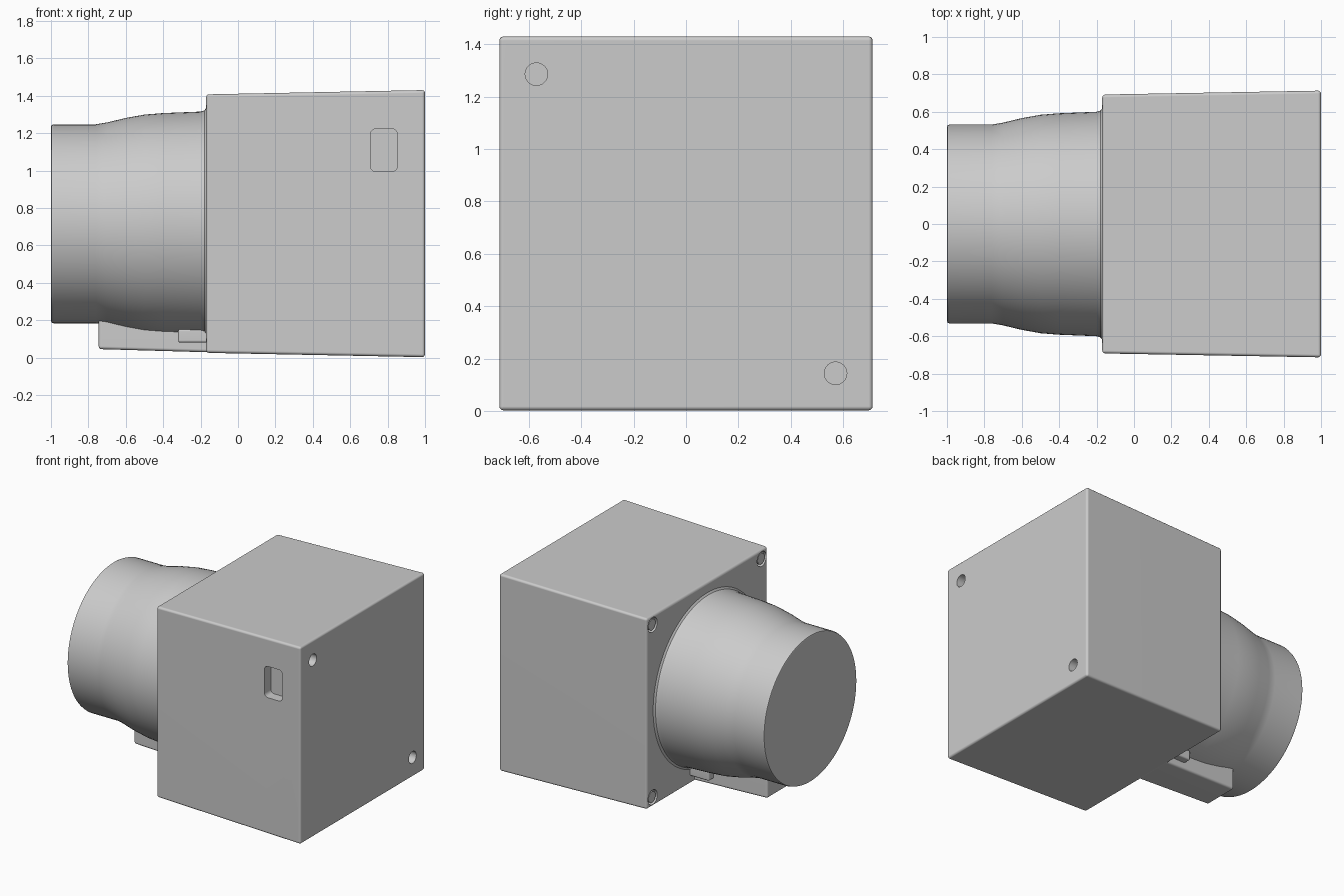
import bpy
import bmesh
from math import radians, pi
from mathutils import Matrix, Vector

if "Cube" in bpy.data.objects:
    bpy.data.objects.remove(bpy.data.objects["Cube"])

AXIS_Z = 0.715

grey = bpy.data.materials.new("plain grey")
grey.use_nodes = True
grey.diffuse_color = (0.6, 0.6, 0.6, 1)
grey.node_tree.nodes["Principled BSDF"].inputs["Base Color"].default_value = (0.6, 0.6, 0.6, 1)


def make(name, bm):
    bmesh.ops.recalc_face_normals(bm, faces=bm.faces)
    mesh = bpy.data.meshes.new(name)
    bm.to_mesh(mesh)
    bm.free()
    mesh.materials.append(grey)
    ob = bpy.data.objects.new(name, mesh)
    bpy.context.collection.objects.link(ob)
    return ob


def select(ob):
    bpy.ops.object.select_all(action="DESELECT")
    ob.select_set(True)
    bpy.context.view_layer.objects.active = ob


def smooth(ob):
    select(ob)
    bpy.ops.object.shade_smooth_by_angle(angle=radians(35))
    mod = ob.modifiers.new("clean shading", "WEIGHTED_NORMAL")
    mod.keep_sharp = True


def block(name, left, right, bevel, segments=3, edge_dir=None):
    """Rounded block tapering along x; each end is (x, half width, bottom, top)."""
    bm = bmesh.new()
    bmesh.ops.create_cube(bm, size=2)
    for v in bm.verts:
        x, half, low, high = left if v.co.x < 0 else right
        v.co = Vector((x, half * v.co.y, high if v.co.z > 0 else low))
    edges = bm.edges[:]
    if edge_dir:
        d = Vector(edge_dir)
        edges = [e for e in edges
                 if abs((e.verts[0].co - e.verts[1].co).normalized().dot(d)) > 0.9]
    bmesh.ops.bevel(bm, geom=edges, offset=bevel, segments=segments,
                    profile=0.5, affect="EDGES")
    return make(name, bm)


def rod(name, x, y, z, radius, length):
    """Cylinder along x, centred on the given point."""
    bm = bmesh.new()
    bmesh.ops.create_cone(bm, cap_ends=True, segments=32, radius1=radius,
                          radius2=radius, depth=length,
                          matrix=Matrix.Translation((x, y, z)) @ Matrix.Rotation(pi / 2, 4, "Y"))
    return make(name, bm)


def cut(ob, cutter):
    cutter.hide_render = True
    mod = ob.modifiers.new("cut", "BOOLEAN")
    mod.operation = "DIFFERENCE"
    mod.solver = "EXACT"
    mod.object = cutter
    select(ob)
    bpy.ops.object.modifier_apply(modifier=mod.name)
    bpy.data.objects.remove(cutter)


# Main housing, slightly wider towards +x
FACE = -0.17
housing = block("housing", (FACE, 0.692, 0.025, 1.407), (1, 0.713, 0.002, 1.43), 0.016)

# Rounded pocket in the front wall
pocket = block("pocket_cutter", (0.708, 0.1, 0.995, 1.222), (0.852, 0.1, 0.995, 1.222),
               0.028, 5, (0, 1, 0))
pocket.data.transform(Matrix.Translation((0, -0.735, 0)))
cut(housing, pocket)

# Two round holes at opposite corners of the flat end
for s in (-1, 1):
    cut(housing, rod("hole_cutter", 1, s * 0.571, AXIS_Z - s * 0.571, 0.043, 0.24))

# Screw recesses at the corners of the barrel side, each with a screw head
corners = [(y, z) for y in (-0.625, 0.625) for z in (-0.625, 0.625)]
for y, z in corners:
    cut(housing, rod("recess_cutter", FACE, y, AXIS_Z + z, 0.053, 0.08))
smooth(housing)
for i, (y, z) in enumerate(corners):
    smooth(rod(f"screw_head_{i + 1}", FACE + 0.025, y, AXIS_Z + z, 0.04, 0.04))

# Round barrel, revolved around the x axis
profile = [(-1, 0), (-1, 0.518), (-0.996, 0.528), (-0.985, 0.532), (-0.76, 0.532),
           (-0.7, 0.542), (-0.6, 0.566), (-0.5, 0.584), (-0.4, 0.592), (-0.2, 0.6),
           (-0.18, 0.606), (-0.168, 0.622), (-0.15, 0.622), (-0.15, 0)]
bm = bmesh.new()
verts = [bm.verts.new((x, 0, r)) for x, r in profile]
edges = [bm.edges.new(pair) for pair in zip(verts, verts[1:])]
bmesh.ops.spin(bm, geom=verts + edges, cent=(0, 0, 0), axis=(1, 0, 0),
               angle=2 * pi, steps=96)
bmesh.ops.remove_doubles(bm, verts=bm.verts, dist=0.0005)
bmesh.ops.translate(bm, verts=bm.verts, vec=(0, 0, AXIS_Z))
smooth(make("barrel", bm))

# Support foot under the barrel, with a small cross tab next to the housing
smooth(block("support_foot", (-0.745, 0.132, 0.045, 0.26), (-0.12, 0.145, 0.027, 0.26), 0.016))
smooth(block("cross_tab", (-0.32, 0.195, 0.08, 0.152), (-0.12, 0.195, 0.08, 0.152), 0.012))
